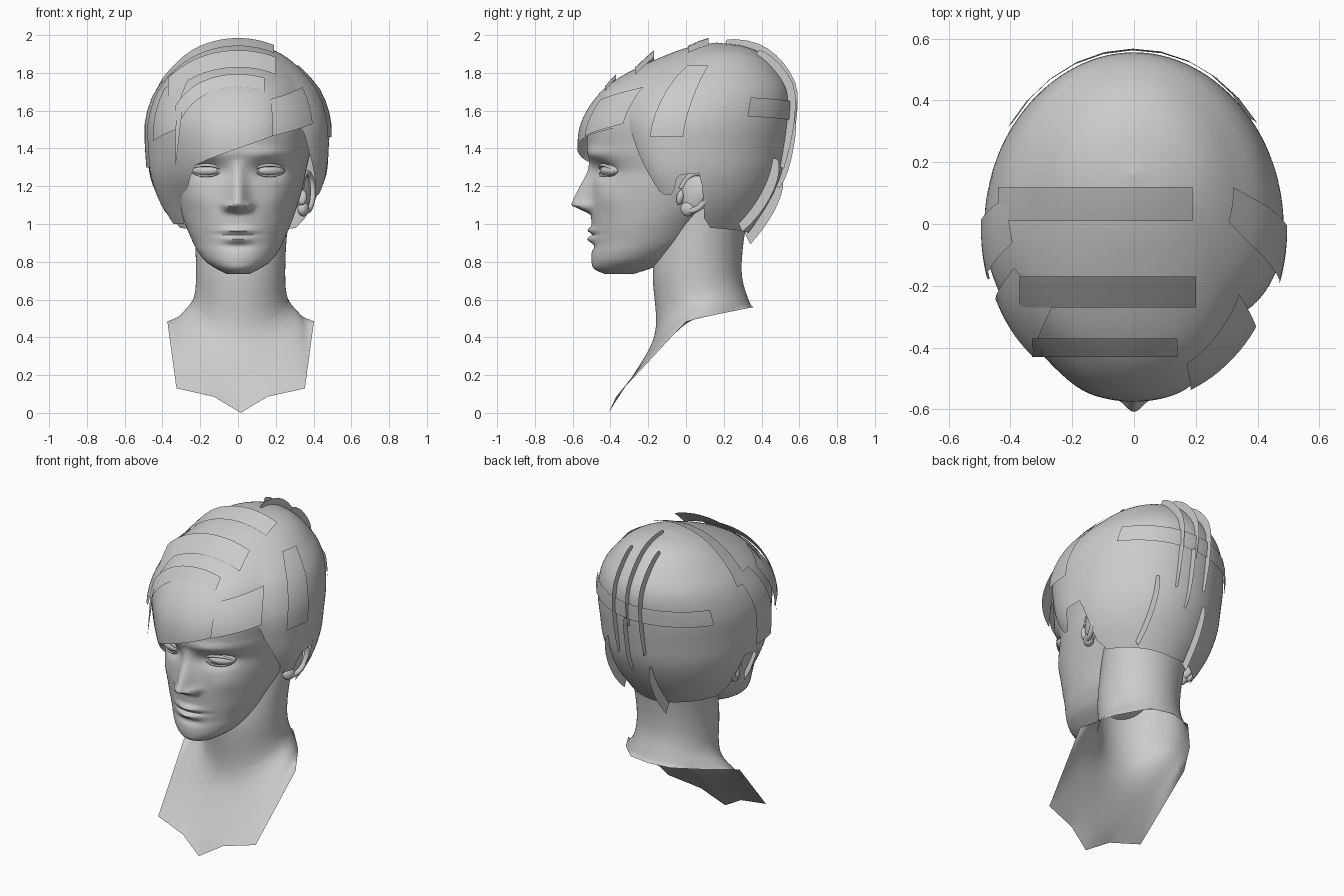
import bpy, bmesh
from math import pi, sin, cos, exp, radians, sqrt
from mathutils import Vector

if "Cube" in bpy.data.objects:
    bpy.data.objects.remove(bpy.data.objects["Cube"])

grey = bpy.data.materials.new("plain_grey")
grey.use_nodes = True
COLOUR = (0.6, 0.6, 0.6, 1)
grey.diffuse_color = COLOUR
grey.node_tree.nodes["Principled BSDF"].inputs["Base Color"].default_value = COLOUR


def finish(ob, name, angle=50):
    ob.name = name
    ob.data.materials.append(grey)
    bpy.ops.object.select_all(action='DESELECT')
    ob.select_set(True)
    bpy.context.view_layer.objects.active = ob
    bpy.ops.object.shade_smooth_by_angle(angle=radians(angle))
    return ob


def loft(name, rows, closed=False, cap=False):
    """Skin a list of equally long point rows."""
    bm = bmesh.new()
    grid = [[bm.verts.new(p) for p in row] for row in rows]
    n = len(rows[0])
    for lower, upper in zip(grid, grid[1:]):
        for i in range(n if closed else n - 1):
            j = (i + 1) % n
            bm.faces.new((lower[i], lower[j], upper[j], upper[i]))
    if cap:
        bm.faces.new(grid[0])
        bm.faces.new(grid[-1])
    bmesh.ops.recalc_face_normals(bm, faces=bm.faces)
    mesh = bpy.data.meshes.new(name)
    bm.to_mesh(mesh)
    bm.free()
    ob = bpy.data.objects.new(name, mesh)
    bpy.context.collection.objects.link(ob)
    return finish(ob, name)


def sample(keys, t, smooth=True):
    """Interpolate rows of (t, values...) at t."""
    t = min(max(t, keys[0][0]), keys[-1][0])
    k = next(i for i in range(len(keys) - 1) if t <= keys[i + 1][0])
    a, b = keys[k], keys[k + 1]
    p, q = keys[max(k - 1, 0)], keys[min(k + 2, len(keys) - 1)]
    h = b[0] - a[0]
    s = (t - a[0]) / h
    out = []
    for c in range(1, len(a)):
        v = a[c] + (b[c] - a[c]) * s
        if smooth:
            m0 = (b[c] - p[c]) / (b[0] - p[0]) * h
            m1 = (q[c] - a[c]) / (q[0] - a[0]) * h
            d = b[c] - a[c]
            v += s * (1 - s) * ((1 - s) * (m0 - d) - s * (m1 - d))
        out.append(v)
    return out


def section(keys, angle, z, lift=0):
    """Point on an oval slice; angle 0 is the front, positive turns to +x."""
    front, back, half = sample(keys, z)
    mid, depth = (front + back) / 2, (back - front) / 2
    return Vector(((half + lift) * sin(angle), mid - (depth + lift) * cos(angle), z))


# Slices: height, front y, back y, half width
HEAD = [(.735, -.43, -.28, .06), (.76, -.485, -.2, .11), (.8, -.5, -.1, .17),
        (.85, -.5, -.02, .21), (.9, -.495, .05, .237), (1, -.5, .15, .28),
        (1.1, -.505, .28, .315), (1.2, -.5, .38, .345), (1.28, -.495, .42, .36),
        (1.4, -.525, .45, .385), (1.6, -.48, .45, .4), (1.8, -.22, .33, .25),
        (1.87, .04, .06, .01)]
HAIR = [(.92, -.4, .31, .3), (1.1, -.47, .43, .41), (1.25, -.55, .5, .465),
        (1.4, -.575, .53, .48), (1.55, -.55, .55, .48), (1.7, -.45, .55, .43),
        (1.8, -.31, .5, .35), (1.9, -.09, .4, .23), (1.945, .05, .29, .11),
        (1.96, .159, .161, .001)]


# Face relief, pushed forward from the head slices
def bump(x, z, cx, cz, wide, tall):
    return exp(-((abs(x) - cx) / wide) ** 2 - ((z - cz) / tall) ** 2)


def relief(x, z):
    d = 0
    if 1.05 < z < 1.34:
        rise = (1.34 - z) / .24 if z > 1.1 else (z - 1.05) / .05
        d += .105 * rise * exp(-(x / (.034 + .022 * rise)) ** 2)
    d += .03 * bump(x, z, .055, 1.09, .025, .025)
    d -= .045 * bump(x, z, .165, 1.285, .08, .045)
    d += .014 * bump(x, z, .16, 1.37, .1, .03)
    d += .014 * bump(x, z, .22, 1.14, .07, .07)
    d += .024 * bump(x, z, 0, .966, .08, .016) + .028 * bump(x, z, 0, .92, .07, .02)
    d -= .014 * bump(x, z, 0, .945, .1, .007) + .012 * bump(x, z, 0, .88, .08, .02)
    return d


rows = []
for r in range(111):
    z = .735 + (1.87 - .735) * r / 110
    row = []
    for c in range(120):
        u = c / 60 - 1
        p = section(HEAD, pi * (.45 * u + .55 * u ** 3), z)
        if p.y < -.15:
            p.y -= relief(p.x, z)
        row.append(p)
    rows.append(row)
loft("head", rows, closed=True, cap=True)


# Neck and chest shell, with a cornered lower border
def neck_ring(z, front, side, back):
    return [(side * sin(i * pi / 6),
             (front + back) / 2 - (back - front) / 2 * cos(i * pi / 6), z) for i in range(7)]


half_rows = [
    neck_ring(1.16, -.08, .28, .36), neck_ring(1, -.13, .262, .33),
    neck_ring(.88, -.17, .25, .31), neck_ring(.72, -.2, .245, .3),
    [(0, -.145, .43), (.12, -.12, .46), (.21, -.04, .52), (.255, .07, .59),
     (.22, .2, .62), (.12, .3, .63), (0, .33, .63)],
    [(0, -.23, .28), (.17, -.2, .3), (.31, -.12, .4), (.335, .03, .535),
     (.26, .2, .56), (.13, .32, .58), (0, .345, .585)],
    [(0, -.41, 0), (.14, -.37, .085), (.34, -.33, .13), (.388, 0, .485),
     (.28, .18, .525), (.14, .33, .555), (0, .36, .56)]]
SHIFT = .014
bust = loft("neck_and_chest",
            [[(x + SHIFT, y, z) for x, y, z in row] +
             [(SHIFT - x, y, z) for x, y, z in row[-2:0:-1]] for row in half_rows],
            closed=True)
crease = bust.data.attributes.new("crease_vert", 'FLOAT', 'POINT')
border = len(bust.data.vertices) - 12
for i in range(border, border + 12):
    crease.data[i].value = 1
bust.modifiers.new("smooth", 'SUBSURF').levels = 3
bust.modifiers["smooth"].render_levels = 3

# Eyes with upper and lower lids
for side, tag in ((1, "left"), (-1, "right")):
    bpy.ops.mesh.primitive_uv_sphere_add(segments=32, ring_count=16, radius=1,
                                         location=(side * .17, -.4, 1.283))
    eye = finish(bpy.context.object, tag + "_eye")
    eye.scale = (.082, .048, .034)
    eye.rotation_euler.z = side * radians(22)
    for lid, sign in (("upper", 1), ("lower", -1)):
        rows = []
        for k in range(17):
            t = pi * k / 16
            across = Vector((cos(t) * cos(side * .38), cos(t) * sin(side * .38), 0)) * .085
            mid = eye.location + across + Vector((0, -.016 - .026 * sin(t), sign * .029 * sin(t)))
            w = .002 + (.007 if sign > 0 else .004) * sin(t)
            rows.append([mid + Vector((0, w * cos(q * pi / 4), w * sin(q * pi / 4)))
                         for q in range(8)])
        loft(f"{tag}_{lid}_lid", rows, closed=True)

# Ears: rim, bowl, lobe and front flap
for side, tag in ((1, "left"), (-1, "right")):
    tilt = (radians(-12), 0, side * radians(-20))

    def ear_blob(name, y, z, size, out):
        bpy.ops.mesh.primitive_uv_sphere_add(segments=24, ring_count=12, radius=1,
                                             location=(side * out, y, z))
        ob = finish(bpy.context.object, f"{tag}_ear_{name}")
        ob.scale, ob.rotation_euler = size, tilt

    ear_blob("bowl", .04, 1.165, (.035, .075, .1), .345)
    ear_blob("lobe", .01, 1.08, (.03, .04, .04), .345)
    ear_blob("flap", -.03, 1.14, (.025, .02, .04), .34)
    rows = []
    for k in range(25):
        t = radians(-120 + 290 * k / 24)
        mid = Vector((side * (.365 + .03 * cos(t)), .045 + .075 * cos(t) + .02 * sin(t),
                      1.17 + .1 * sin(t)))
        spoke = Vector((0, cos(t), sin(t)))
        rows.append([mid + .016 * (spoke * cos(q * pi / 4) + Vector((sin(q * pi / 4), 0, 0)))
                     for q in range(8)])
    loft(f"{tag}_ear_rim", rows, closed=True, cap=True)

# Hair cap with a swept fringe; lower edge as (degrees, height)
EDGE = [(-180, .95), (-115, .98), (-107, 1.04), (-101, 1.26), (-88, 1.24), (-83, 1), (-68, 1),
        (-52, 1.1), (-30, 1.31), (0, 1.4), (24, 1.47), (52, 1.53), (57, 1.47), (76, 1.16),
        (84, 1.15), (88, 1.26), (101, 1.27), (106, 1.04), (115, .98), (180, .95)]
rows = []
for r in range(41):
    row = []
    for c in range(144):
        deg = c * 2.5 - 180
        low = sample(EDGE, deg, smooth=False)[0]
        # Temples hug the face toward the lower edge
        turn = min(max(abs(deg) - 15, 0), 75) / 75
        tuck = -.065 * sin(pi * turn) ** 2 * (1 - r / 40) ** 3
        z = low + (1.96 - low) * sin(r / 40 * pi / 2)
        row.append(section(HAIR, radians(deg), z, tuck))
    rows.append(row)
loft("hair_cap", rows, closed=True)


# Flat locks lying on the cap, between two angles and two heights
def lock(name, a0, a1, z0, z1, skew=0, lift=.012):
    loft(name, [[section(HAIR, radians(a0 + (a1 - a0) * i / 10),
                         z0 + (z1 - z0) * j / 6 + skew * i / 10, lift)
                 for i in range(11)] for j in range(7)])


lock("left_side_lock", 72, 90, 1.46, 1.84)
lock("left_fringe_tip", 22, 54, 1.465, 1.66, .065, .006)
lock("right_side_lock", -92, -74, 1.3, 1.75)
lock("right_front_lock", -66, -42, 1.44, 1.72, .06, .006)
lock("back_wrap_lock", 125, 236, 1.57, 1.67, -.05)


# Bands arching over the crown
def crown_height(x, y):
    low, high = 1.3, 1.96
    for _ in range(24):
        z = (low + high) / 2
        front, back, half = sample(HAIR, z)
        reach = sqrt((x / half) ** 2 + ((y - (front + back) / 2) / ((back - front) / 2)) ** 2)
        low, high = (z, high) if reach < 1 else (low, z)
    return low


for name, x0, x1, y0, y1, rise in (("front_crown_band", -.37, .2, -.27, -.17, .045),
                                   ("rear_crown_band", -.44, .19, .01, .12, .022),
                                   ("fringe_band", -.33, .14, -.43, -.37, .022)):
    xs = [x0 + (x1 - x0) * i / 16 for i in range(17)]
    loft(name, [[(x, y0 + (y1 - y0) * s, crown_height(x, y0 + (y1 - y0) * s) + .008 + rise * s)
                 for x in xs] for s in (0, .5, 1)])


# Thin upright strands standing off the back of the cap
def fin(name, x, z0, z1, height, flare=0):
    inner, outer = [], []
    for i in range(13):
        z = z0 + (z1 - z0) * sin(i / 12 * pi / 2)
        front, back, half = sample(HAIR, z)
        s = max(-.95, min(.95, x / half))
        p = Vector((x, (front + back) / 2 + (back - front) / 2 * sqrt(1 - s * s), z))
        out = (p - Vector((x, .05, 1.45))).normalized()
        inner.append(p - out * .01)
        outer.append(p + out * (height * sin(pi * (i + 1) / 14) ** .5 + flare * (1 - i / 12)))
    loft(name, [inner, outer])


fin("middle_strand", .01, 1.5, 1.955, .045)
fin("right_strand", -.08, 1.33, 1.91, .05)
fin("left_strand", .11, 1.3, 1.9, .045)
fin("lower_middle_strand", .03, 1.2, 1.55, .04)
fin("right_nape_strand", -.1, .95, 1.25, .03, .05)
fin("left_nape_strand", .22, 1, 1.35, .035, .03)
